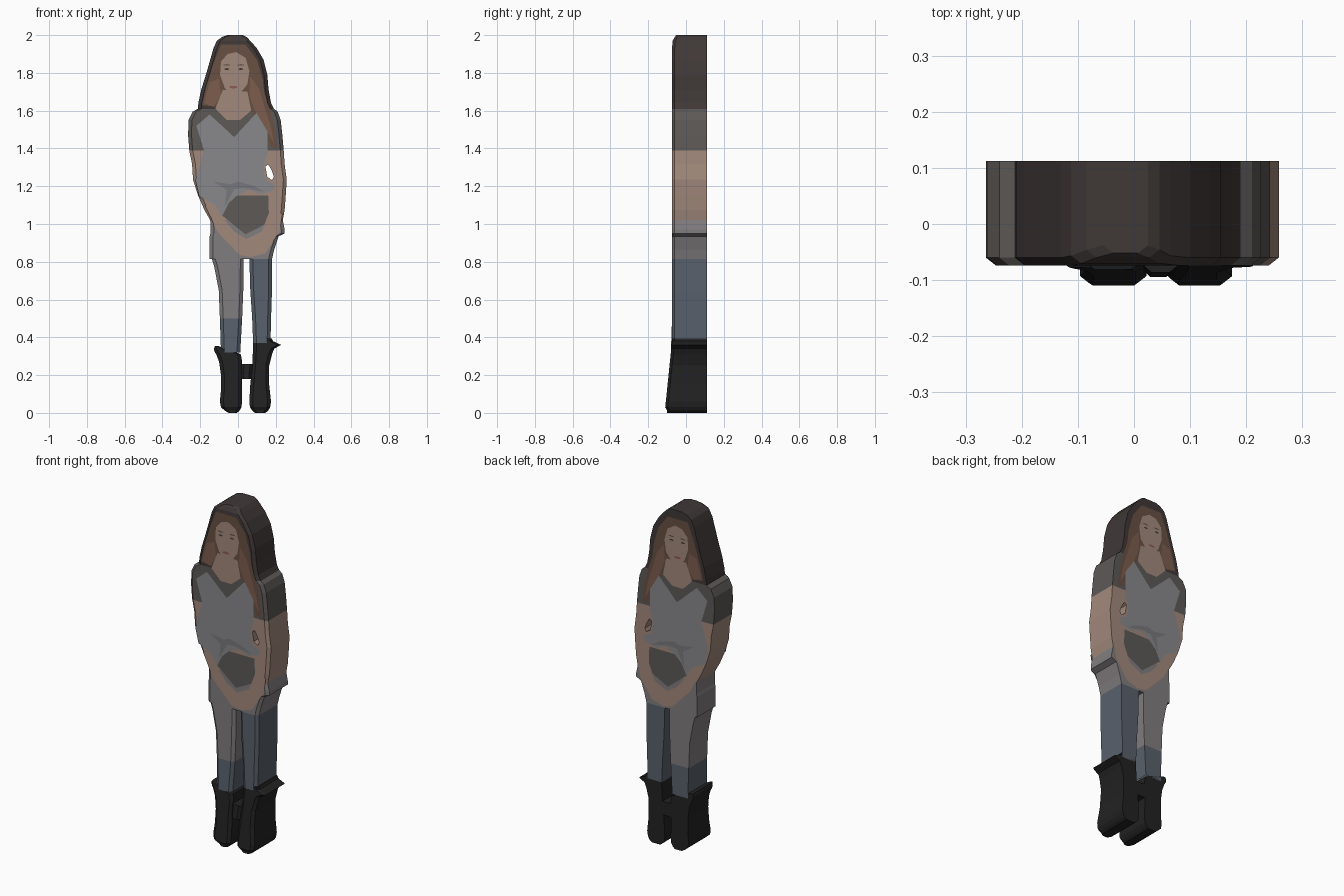
import bpy, bmesh, math

BACK, FRONT = 0.112, -0.074
COLORS = {
    "dark_hair": (0.05, 0.04, 0.038), "brown_hair": (0.14, 0.08, 0.055),
    "auburn": (0.20, 0.11, 0.075), "skin": (0.36, 0.25, 0.20),
    "lips": (0.27, 0.10, 0.09), "charcoal": (0.11, 0.10, 0.095),
    "shirt_grey": (0.25, 0.25, 0.265), "fold_grey": (0.19, 0.19, 0.205),
    "legging": (0.22, 0.205, 0.21), "denim": (0.10, 0.12, 0.15),
    "leather": (0.016, 0.016, 0.017),
}
MATS = {}
for key, rgb in COLORS.items():
    MATS[key] = bpy.data.materials.new(key)
    MATS[key].diffuse_color = (*rgb, 1)


def finish(name, bm, color):
    bmesh.ops.recalc_face_normals(bm, faces=bm.faces)
    me = bpy.data.meshes.new(name)
    bm.to_mesh(me)
    bm.free()
    ob = bpy.data.objects.new(name, me)
    bpy.context.collection.objects.link(ob)
    if color:
        me.materials.append(MATS[color])
    return ob


def front_y(z):
    """Front surface: leans forward at the boots, rounds off at the crown."""
    if z < 0.02:
        return -0.10
    if z < 0.38:
        return FRONT - 0.037 * (0.38 - z) / 0.36
    if z > 1.95:
        return FRONT + 0.022 * ((z - 1.95) / 0.05) ** 2
    return FRONT


def slab(name, color, rows, top=False, bottom=False):
    """Loft of thick slices (z, left, right) with an eased front edge."""
    bm = bmesh.new()
    rings = []
    for z, l, r in rows:
        f, e = front_y(z), min(0.018, (r - l) * 0.25)
        pts = [(l, BACK), (r, BACK), (r, f + 0.014), (r - e, f), (l + e, f), (l, f + 0.014)]
        rings.append([bm.verts.new((x, y, z)) for x, y in pts])
    for a, b in zip(rings, rings[1:]):
        for i in range(6):
            j = (i + 1) % 6
            bm.faces.new((a[i], a[j], b[j], b[i]))
    if top:
        bm.faces.new(rings[0])
    if bottom:
        bm.faces.new(rings[-1])
    return finish(name, bm, color)


def panel(name, color, level, pts):
    """Flat coloured inlay shown on both the front and the back."""
    bm = bmesh.new()
    for y, order in ((FRONT - 0.001 * level, pts), (BACK + 0.001 * level, pts)):
        bm.faces.new([bm.verts.new((x, y, z)) for x, z in order])
    ob = finish(name, bm, color)
    return ob


def oval(cx, cz, rx, rz, n=12):
    return [(cx + rx * math.cos(2 * math.pi * i / n), cz + rz * math.sin(2 * math.pi * i / n))
            for i in range(n)]


# Main silhouette, stacked from crown to hips
slab("hair_mass", "dark_hair", [
    (2.0, -.055, .025), (1.99, -.085, .045), (1.97, -.112, .065), (1.93, -.13, .10),
    (1.87, -.147, .135), (1.79, -.17, .155), (1.71, -.195, .162), (1.64, -.21, .175),
    (1.61, -.212, .19)], top=True)
slab("shoulders", "charcoal", [
    (1.61, -.212, .19), (1.595, -.24, .21), (1.55, -.262, .226), (1.47, -.264, .235),
    (1.39, -.258, .242)])
torso = slab("torso_and_arms", "skin", [
    (1.39, -.258, .242), (1.315, -.243, .247), (1.235, -.238, .258), (1.155, -.213, .253),
    (1.075, -.178, .247), (1.02, -.147, .237)], top=True, bottom=True)
slab("hips", "legging", [
    (1.02, -.147, .237), (.97, -.146, .247), (.95, -.146, .247), (.935, -.15, .215),
    (.865, -.15, .192), (.815, -.15, .18)], bottom=True)

# Opening between the elbow and the waist
bm = bmesh.new()
loops = [[bm.verts.new((x, y, z)) for x, z in
          [(.145, 1.305), (.16, 1.315), (.178, 1.285), (.19, 1.25), (.18, 1.232), (.155, 1.25)]]
         for y in (-.3, .3)]
for i in range(6):
    j = (i + 1) % 6
    bm.faces.new((loops[0][i], loops[0][j], loops[1][j], loops[1][i]))
bm.faces.new(loops[0])
bm.faces.new(loops[1])
cutter = finish("elbow_gap_cutter", bm, None)
cutter.hide_render = True
cutter.hide_set(True)
cut = torso.modifiers.new("elbow_gap", "BOOLEAN")
cut.operation, cut.object, cut.solver = "DIFFERENCE", cutter, "EXACT"

# Legs
slab("left_thigh", "legging", [(.815, -.138, .03), (.77, -.125, .03), (.65, -.102, .028), (.50, -.096, .022)])
slab("left_shin", "denim", [(.50, -.096, .022), (.32, -.09, .012)])
slab("right_leg", "denim", [(.815, .06, .18), (.65, .065, .18), (.50, .075, .175), (.37, .08, .172)])

# Boots
slab("left_boot", "leather", [
    (.355, -.122, -.105), (.34, -.127, -.07), (.325, -.125, -.02), (.31, -.115, .015), (.27, -.10, .022),
    (.20, -.09, .02), (.12, -.09, .02), (.06, -.096, .022), (.03, -.09, .018), (.012, -.07, .008),
    (0, -.05, -.005)], top=True, bottom=True)
slab("right_boot", "leather", [
    (.395, .165, .178), (.38, .08, .185), (.36, .08, .228), (.34, .08, .192), (.31, .078, .18),
    (.25, .075, .165), (.15, .065, .165), (.06, .06, .175), (.03, .063, .17), (.012, .075, .16),
    (0, .09, .145)], top=True, bottom=True)
slab("boot_bridge", "leather", [(.26, .015, .08), (.22, .015, .075), (.18, .015, .072)], top=True, bottom=True)

# Hair inlays
panel("brown_hair", "brown_hair", 1, [
    (-.09, 1.95), (.04, 1.95), (.10, 1.87), (.13, 1.77), (.14, 1.69), (.17, 1.60), (.195, 1.50),
    (.205, 1.40), (.17, 1.41), (.125, 1.53), (.07, 1.60), (-.11, 1.62), (-.19, 1.63), (-.17, 1.72), (-.13, 1.85)])
panel("right_curl", "auburn", 2, [
    (.065, 1.78), (.11, 1.72), (.14, 1.62), (.17, 1.53), (.19, 1.43), (.15, 1.50), (.09, 1.60), (.06, 1.68)])
panel("left_curl", "auburn", 2, [(-.15, 1.75), (-.10, 1.77), (-.09, 1.68), (-.13, 1.62), (-.18, 1.64)])

# Head and face
panel("neck", "skin", 2.4, [(-.08, 1.71), (.05, 1.70), (.07, 1.60), (.01, 1.55), (-.06, 1.55), (-.12, 1.61)])
panel("face", "skin", 2.7, [
    (-.09, 1.86), (-.055, 1.90), (-.01, 1.91), (.04, 1.88), (.06, 1.81), (.05, 1.74), (.01, 1.69),
    (-.03, 1.68), (-.07, 1.72), (-.095, 1.79)])
for side, cx in (("left", -.06), ("right", .015)):
    panel(side + "_eye", "dark_hair", 3, oval(cx, 1.82, .013, .005))
    panel(side + "_brow", "brown_hair", 3, oval(cx, 1.842, .019, .004))
panel("mouth", "lips", 3, oval(-.025, 1.725, .022, .007))

# Clothing
panel("skirt_band", "charcoal", 1, [(-.11, 1.15), (.16, 1.15), (.165, 1.01), (.04, .945), (-.09, 1.05)])
panel("shirt", "shirt_grey", 2, [
    (-.15, 1.58), (-.02, 1.46), (.10, 1.59), (.155, 1.50), (.155, 1.37), (.138, 1.31), (.138, 1.26),
    (.155, 1.225), (.19, 1.215), (.19, 1.18), (.12, 1.155), (.06, 1.18), (0, 1.155), (-.05, 1.11),
    (-.085, 1.04), (-.12, 1.10), (-.205, 1.145), (-.225, 1.23), (-.18, 1.39), (-.22, 1.52)])
panel("waist_knot", "fold_grey", 2.5, [
    (-.13, 1.225), (-.04, 1.21), (.0, 1.225), (.09, 1.20), (.14, 1.17), (.03, 1.19), (-.02, 1.185),
    (-.07, 1.09), (-.06, 1.18)])

# Forearms and clasped hands
panel("forearms_and_hands", "skin", 2.2, [
    (-.175, 1.10), (-.13, 1.09), (-.02, .96), (.045, .92), (.125, .96), (.18, 1.10), (.235, 1.05),
    (.22, .96), (.145, .845), (.07, .825), (.01, .835), (-.11, .96)])
